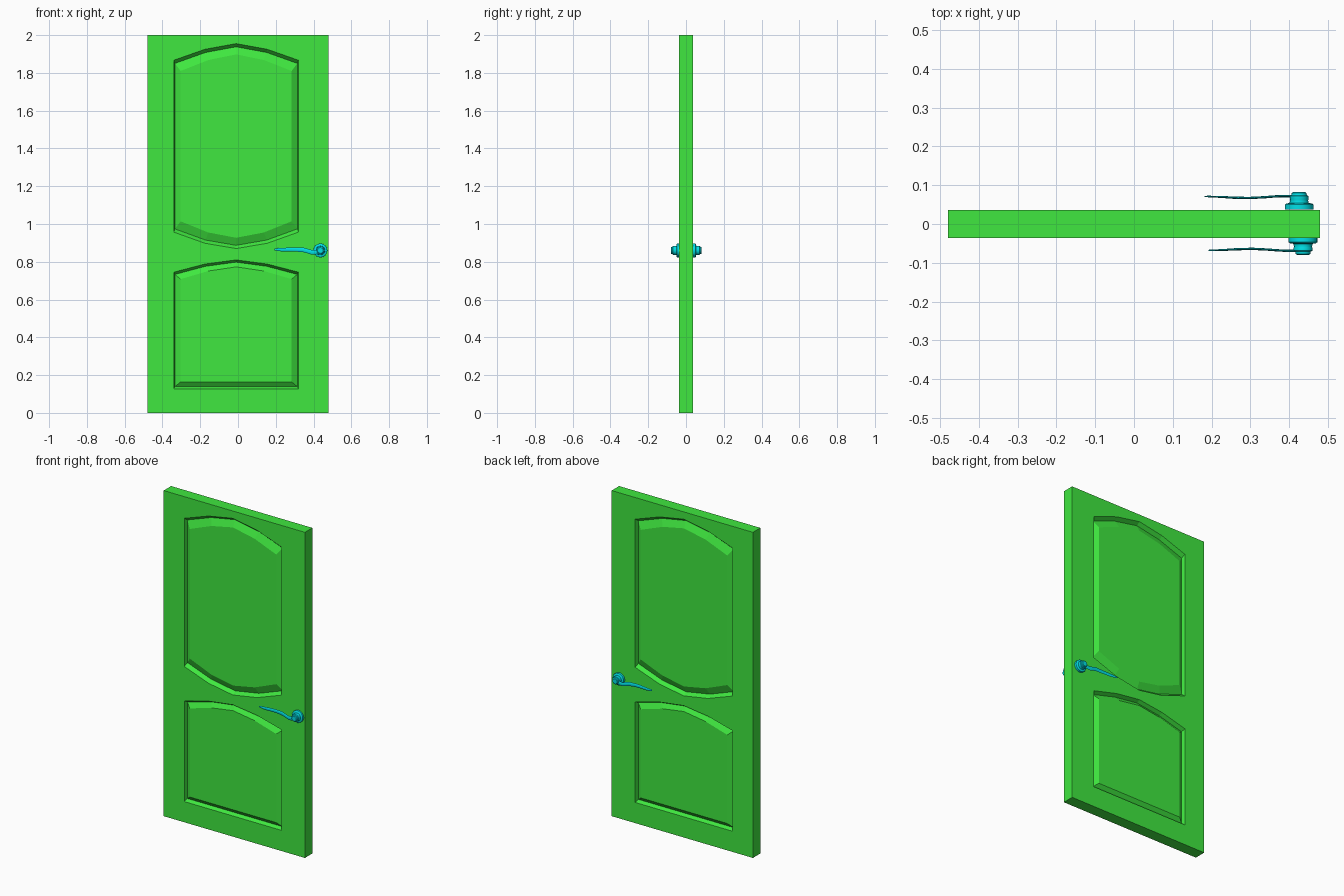
import bpy, bmesh, math

if "Cube" in bpy.data.objects:
    bpy.data.objects.remove(bpy.data.objects["Cube"])

W, H, T = 0.48, 2.0, 0.036


def material(name, rgb):
    m = bpy.data.materials.new(name)
    m.diffuse_color = (*rgb, 1)
    m.use_nodes = True
    m.node_tree.nodes["Principled BSDF"].inputs["Base Color"].default_value = m.diffuse_color
    return m


green = material("door_green", (0.05, 0.8, 0.05))
teal = material("handle_teal", (0.0, 0.75, 0.8))


def finish(bm, name, mat, smooth=False):
    bmesh.ops.recalc_face_normals(bm, faces=bm.faces[:])
    me = bpy.data.meshes.new(name)
    bm.to_mesh(me)
    bm.free()
    ob = bpy.data.objects.new(name, me)
    bpy.context.collection.objects.link(ob)
    me.materials.append(mat)
    if smooth:
        bpy.ops.object.select_all(action='DESELECT')
        ob.select_set(True)
        bpy.context.view_layer.objects.active = ob
        bpy.ops.object.shade_smooth_by_angle(angle=math.radians(35))
    return ob


def bridge(bm, a, b):
    n = len(a)
    for i in range(n):
        j = (i + 1) % n
        bm.faces.new((a[i], a[j], b[j], b[i]))


# Panel outlines (x, z): arched top, arched or straight bottom
upper = [(-0.34, 0.957), (-0.175, 0.898), (-0.01, 0.87), (0.155, 0.898), (0.32, 0.957),
         (0.32, 1.867), (0.155, 1.925), (-0.01, 1.955), (-0.175, 1.925), (-0.34, 1.867)]
lower = [(-0.34, 0.127), (0.32, 0.127),
         (0.32, 0.745), (0.155, 0.788), (-0.01, 0.81), (-0.175, 0.788), (-0.34, 0.745)]
# Each panel: outline, then (x inset, z inset, depth) of groove floor and raised field
panels = [(upper, [(0.006, 0.017, 0.022), (0.036, 0.057, 0.002)]),
          (lower, [(0.006, 0.012, 0.022), (0.036, 0.037, 0.002)])]


def inset(outline, dx, dz):
    xs, zs = zip(*outline)
    cx, cz = (min(xs) + max(xs)) / 2, (min(zs) + max(zs)) / 2
    return [(x - math.copysign(dx, x - cx) * abs(x - cx) / 0.33,
             z - math.copysign(dz, z - cz)) for x, z in outline]


# Door leaf: both faces carry the same two raised panels
bm = bmesh.new()
rims = []
for s in (-1, 1):
    def ring(pts, depth=0.0):
        return [bm.verts.new((x, s * (T - depth), z)) for x, z in pts]

    def loop_edges(vs):
        return [bm.edges.new((vs[i], vs[(i + 1) % len(vs)])) for i in range(len(vs))]

    rim = ring([(-W, 0), (W, 0), (W, H), (-W, H)])
    rims.append(rim)
    edges = loop_edges(rim)
    outer = []
    for outline, _ in panels:
        outer.append(ring(outline))
        edges += loop_edges(outer[-1])
    bmesh.ops.triangle_fill(bm, edges=edges, use_beauty=True, normal=(0, s, 0))
    for prev, (outline, steps) in zip(outer, panels):
        for dx, dz, depth in steps:
            cur = ring(inset(outline, dx, dz), depth)
            bridge(bm, prev, cur)
            prev = cur
        bm.faces.new(prev)
bridge(bm, *rims)
finish(bm, "door_leaf", green)

# Handle base: turned profile (radius, distance from the door face)
rose = [(0.037, -0.002), (0.037, 0.011), (0.033, 0.014), (0.025, 0.015), (0.023, 0.022),
        (0.024, 0.025), (0.024, 0.033), (0.020, 0.035), (0.019, 0.041), (0.015, 0.044)]
# Lever sections: x offset, z offset, half height, distance from face, half thickness
lever = [(0.0, -0.004, 0.012, 0.033, 0.003), (-0.025, -0.009, 0.012, 0.033, 0.003),
         (-0.045, -0.010, 0.012, 0.033, 0.003), (-0.065, -0.004, 0.012, 0.032, 0.003),
         (-0.09, 0.003, 0.012, 0.030, 0.003), (-0.13, 0.005, 0.011, 0.028, 0.003),
         (-0.17, 0.005, 0.010, 0.029, 0.003), (-0.205, 0.004, 0.009, 0.031, 0.0025),
         (-0.235, 0.005, 0.006, 0.032, 0.002), (-0.244, 0.005, 0.004, 0.032, 0.0015)]


def tube(name, rings):
    bm = bmesh.new()
    vs = [[bm.verts.new(p) for p in r] for r in rings]
    for a, b in zip(vs, vs[1:]):
        bridge(bm, a, b)
    bm.faces.new(vs[0])
    bm.faces.new(vs[-1])
    return finish(bm, name, teal, True)


def circle(n):
    return [(math.cos(2 * math.pi * i / n), math.sin(2 * math.pi * i / n)) for i in range(n)]


CZ = 0.86
for side, s, cx, out in (("front", -1, 0.436, 0.0), ("back", 1, 0.426, 0.003)):
    tube(side + "_handle_rose",
         [[(cx + r * c, s * (T + d + out), CZ + r * k) for c, k in circle(16)] for r, d in rose])
    tube(side + "_handle_lever",
         [[(cx + x, s * (T + d + out + t * c), CZ + z + h * k) for c, k in circle(8)]
          for x, z, h, d, t in lever])
